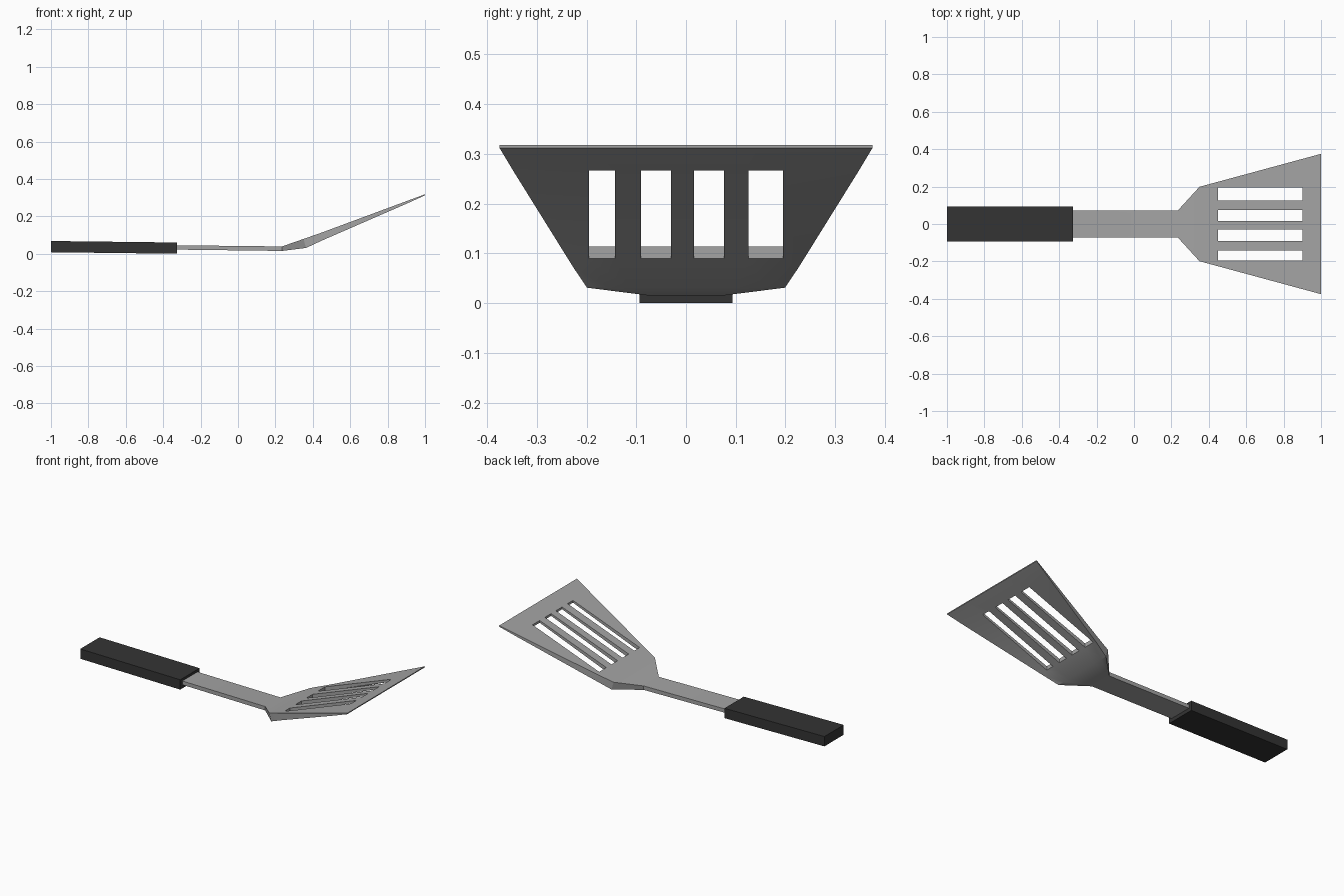
import bpy, bmesh

if "Cube" in bpy.data.objects:
    bpy.data.objects.remove(bpy.data.objects["Cube"])


def material(name, value):
    m = bpy.data.materials.new(name)
    m.diffuse_color = (value, value, value, 1)
    m.use_nodes = True
    m.node_tree.nodes["Principled BSDF"].inputs["Base Color"].default_value = m.diffuse_color
    return m


def add_object(name, bm, mat):
    bmesh.ops.recalc_face_normals(bm, faces=bm.faces)
    me = bpy.data.meshes.new(name)
    bm.to_mesh(me)
    bm.free()
    me.materials.append(mat)
    ob = bpy.data.objects.new(name, me)
    bpy.context.collection.objects.link(ob)
    return ob


steel = material("grey steel", 0.37)
plastic = material("black plastic", 0.034)

# Handle: a box that dips slightly towards the blade
bm = bmesh.new()
bmesh.ops.create_cube(bm, size=1)
for v in bm.verts:
    x = -0.6625 + v.co.x * 0.675
    drop = 0.008 * (0.5 - v.co.x)
    v.co = (x, v.co.y * 0.186, drop + (0.06 if v.co.z > 0 else 0.0))
add_object("handle", bm, plastic)

# Shaft and slotted blade: one sheet with thickness, built from cross rows
# columns across the width; every second gap is a slot
cols = [-0.195, -0.143, -0.09, -0.03, 0.016, 0.076, 0.126, 0.195]
# top x, bottom x, half width, top z, bottom z at edge, bottom z inside, column scale
rows = [
    (-0.40, -0.40, 0.073, 0.046, 0.023, 0.023, 0.3),
    (0.235, 0.235, 0.073, 0.039, 0.015, 0.015, 0.3),
    (0.350, 0.364, 0.199, 0.079, 0.031, 0.031, 0.8),
    (0.450, 0.450, 0.226, 0.114, 0.071, 0.090, 1.0),
    (0.900, 0.900, 0.348, 0.281, 0.267, 0.267, 1.0),
    (1.000, 1.000, 0.375, 0.318, 0.312, 0.312, 1.0),
]
bm = bmesh.new()
top, bottom = {}, {}
for i, (xt, xb, half, zt, z_edge, z_in, s) in enumerate(rows):
    ys = [-half] + [c * s for c in cols] + [half]
    for j, y in enumerate(ys):
        top[i, j] = bm.verts.new((xt, y, zt))
        bottom[i, j] = bm.verts.new((xb, y, z_edge if j in (0, 9) else z_in))

# top and bottom skins, leaving the four slots open
edges = set()
for i in range(len(rows) - 1):
    for j in range(9):
        if i == 3 and j % 2 == 1:
            continue
        loop = [(i, j), (i + 1, j), (i + 1, j + 1), (i, j + 1)]
        bm.faces.new([top[k] for k in loop])
        bm.faces.new([bottom[k] for k in reversed(loop)])
        edges.update(zip(loop, loop[1:] + loop[:1]))

# walls around the outline and inside the slots
for a, b in edges:
    if (b, a) not in edges:
        bm.faces.new([top[b], top[a], bottom[a], bottom[b]])
blade = add_object("slotted_blade", bm, steel)

# soften the bend but keep the edges crisp
bpy.context.view_layer.objects.active = blade
blade.select_set(True)
bpy.ops.object.shade_smooth_by_angle(angle=0.5)
